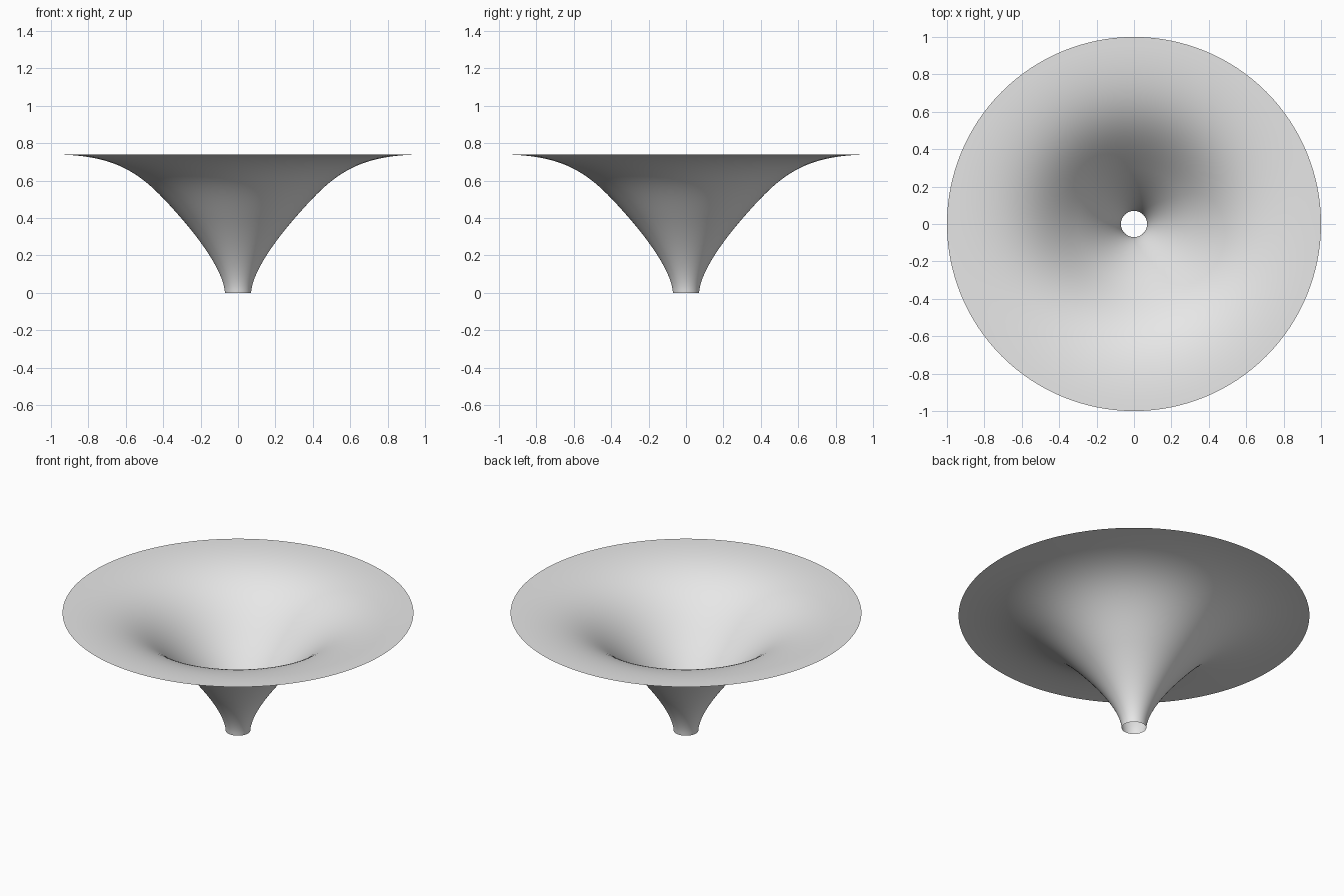
import bpy, bmesh, math
from mathutils import Vector
from mathutils.geometry import interpolate_bezier

cube = bpy.data.objects.get("Cube")
if cube:
    bpy.data.objects.remove(cube, do_unlink=True)

# Plain grey material
GREY = (0.8, 0.8, 0.8, 1.0)
mat = bpy.data.materials.new("light grey")
mat.use_nodes = True
mat.diffuse_color = GREY
mat.node_tree.nodes["Principled BSDF"].inputs["Base Color"].default_value = GREY


def profile_curve(points, steps):
    """Sample one Bezier segment given as (radius, height) points."""
    return interpolate_bezier(*[Vector((r, 0, z)) for r, z in points], steps)


# Flared profile: narrow throat, then a wide flat rim
throat = profile_curve([(0.07, 0), (0.075, 0.11), (0.2, 0.28), (0.3, 0.395)], 20)
rim = profile_curve([(0.3, 0.395), (0.5, 0.625), (0.62, 0.74), (1, 0.74)], 24)
profile = throat + rim[1:]

# Revolve the profile into a thin open funnel
bm = bmesh.new()
verts = [bm.verts.new(p) for p in profile]
edges = [bm.edges.new(pair) for pair in zip(verts, verts[1:])]
bmesh.ops.spin(bm, geom=verts + edges, cent=(0, 0, 0), axis=(0, 0, 1),
               angle=math.tau, steps=128)
bmesh.ops.remove_doubles(bm, verts=bm.verts[:], dist=0.0001)

# Turn every face towards the inside of the funnel
bm.normal_update()
bmesh.ops.reverse_faces(bm, faces=[f for f in bm.faces if f.normal.z < 0])
for face in bm.faces:
    face.smooth = True

mesh = bpy.data.meshes.new("funnel")
bm.to_mesh(mesh)
bm.free()
mesh.materials.append(mat)
funnel = bpy.data.objects.new("funnel", mesh)
bpy.context.collection.objects.link(funnel)
